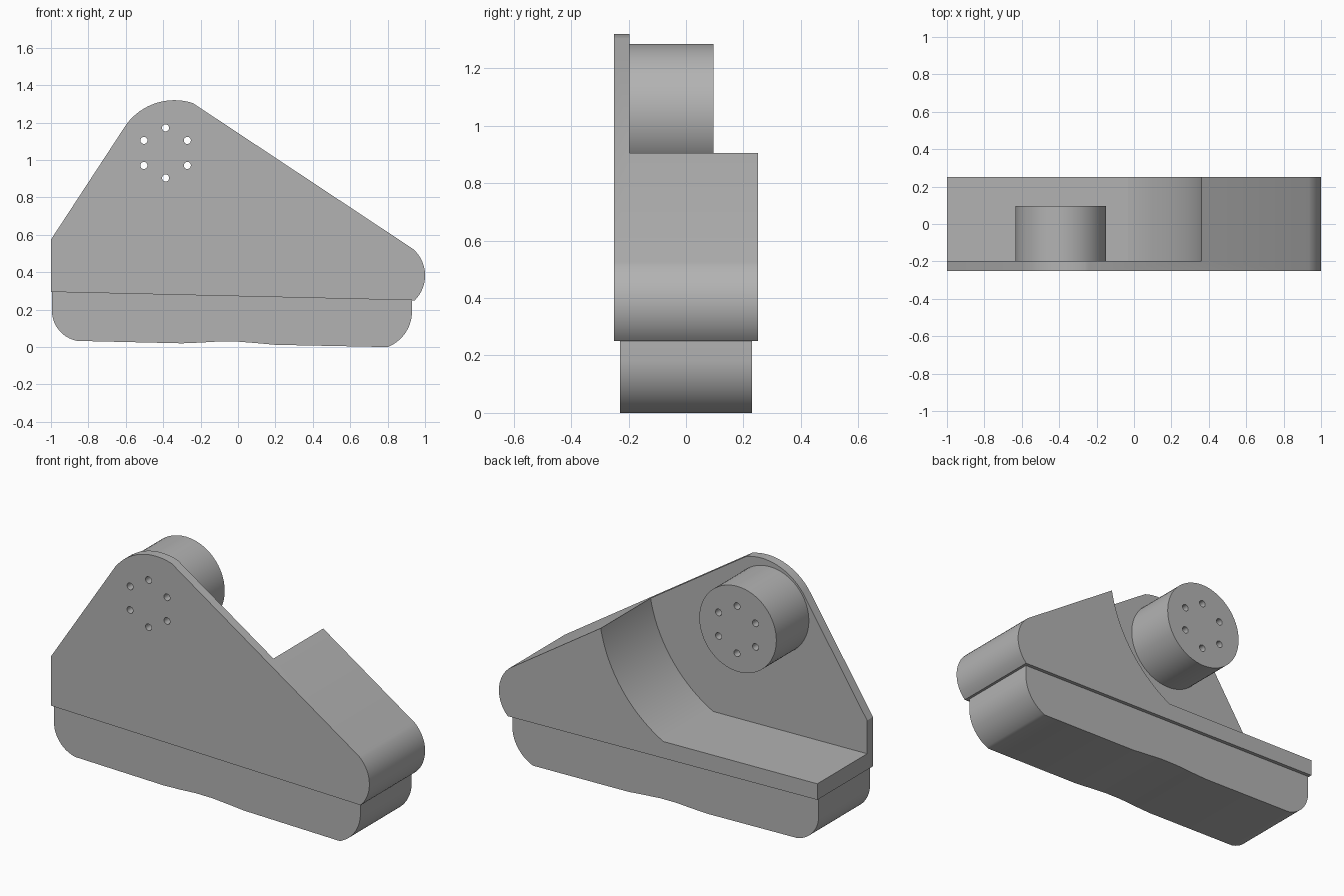
import bpy, bmesh
from math import sin, cos, atan2, pi, radians
from mathutils import Vector, Matrix

cube = bpy.data.objects.get("Cube")
if cube:
    bpy.data.objects.remove(cube, do_unlink=True)

GREY = (0.45, 0.45, 0.45, 1)
grey = bpy.data.materials.new("plain grey")
grey.use_nodes = True
grey.diffuse_color = GREY
grey.node_tree.nodes["Principled BSDF"].inputs["Base Color"].default_value = GREY


def arc(cx, cz, r, start, end, steps=16):
    """Points on a circle in the side plane, angles in degrees."""
    angles = [radians(start + (end - start) * i / steps) for i in range(steps + 1)]
    return [(cx + r * cos(a), cz + r * sin(a)) for a in angles]


def arc_through(a, b, c, steps=16):
    """Arc from a to c by way of b."""
    (ax, az), (bx, bz), (cx, cz) = a, b, c
    d = 2 * (ax * (bz - cz) + bx * (cz - az) + cx * (az - bz))
    sa, sb, sc = ax * ax + az * az, bx * bx + bz * bz, cx * cx + cz * cz
    ox = (sa * (bz - cz) + sb * (cz - az) + sc * (az - bz)) / d
    oz = (sa * (cx - bx) + sb * (ax - cx) + sc * (bx - ax)) / d
    r = (Vector(a) - Vector((ox, oz))).length
    t0, t1 = atan2(az - oz, ax - ox), atan2(cz - oz, cx - ox)
    counter_clockwise = d > 0
    if counter_clockwise and t1 < t0:
        t1 += 2 * pi
    if not counter_clockwise and t1 > t0:
        t1 -= 2 * pi
    return arc(ox, oz, r, t0 * 180 / pi, t1 * 180 / pi, steps)


def extrude(name, profile, y0, y1):
    """Solid made by sweeping an x-z profile along y."""
    bm = bmesh.new()
    face = bm.faces.new([bm.verts.new((x, y0, z)) for x, z in profile])
    swept = bmesh.ops.extrude_face_region(bm, geom=[face])["geom"]
    moved = [v for v in swept if isinstance(v, bmesh.types.BMVert)]
    bmesh.ops.translate(bm, verts=moved, vec=(0, y1 - y0, 0))
    bmesh.ops.recalc_face_normals(bm, faces=bm.faces)
    mesh = bpy.data.meshes.new(name)
    bm.to_mesh(mesh)
    bm.free()
    mesh.materials.append(grey)
    obj = bpy.data.objects.new(name, mesh)
    bpy.context.collection.objects.link(obj)
    return obj


def activate(obj):
    bpy.ops.object.select_all(action="DESELECT")
    obj.select_set(True)
    bpy.context.view_layer.objects.active = obj


def cut(obj, cutter):
    mod = obj.modifiers.new("cut", "BOOLEAN")
    mod.operation = "DIFFERENCE"
    mod.solver = "EXACT"
    mod.object = cutter
    activate(obj)
    bpy.ops.object.modifier_apply(modifier=mod.name)


MOTOR_X, MOTOR_Z = -0.392, 1.043
PLATE_BACK = -0.197

# Upper housing: full-width rounded triangle
outline = [(-1, 0.295), (-1, 0.575)]
outline += arc(-0.34, 1.0, 0.32, 143, 72)
outline += arc_through((0.935, 0.525), (1.0, 0.37), (0.945, 0.25))
housing = extrude("upper_housing", outline, -0.25, 0.25)

# Pocket behind the front plate, concentric with the motor
pocket_shape = [(-1.2, 0.39)] + arc(MOTOR_X, MOTOR_Z, 0.765, -62, 0, 32)
pocket_shape += [(0.373, 1.6), (-1.2, 1.6)]
pocket = extrude("pocket_cutter", pocket_shape, PLATE_BACK, 0.4)
cut(housing, pocket)

# Motor drum mounted on the plate
motor = extrude("motor_drum", arc(MOTOR_X, MOTOR_Z, 0.242, 0, 360, 64)[:-1], PLATE_BACK, 0.095)

# Ring of six bolt holes through plate and drum
cutters = [pocket]
for i in range(6):
    a = radians(30 + 60 * i)
    hole = arc(-0.387 + 0.134 * cos(a), 1.038 + 0.134 * sin(a), 0.019, 0, 360, 20)[:-1]
    cutter = extrude("hole_cutter", hole, -0.4, 0.3)
    cut(housing, cutter)
    cut(motor, cutter)
    cutters.append(cutter)
for cutter in cutters:
    bpy.data.objects.remove(cutter, do_unlink=True)

# Lower tray, slightly narrower, with a gently waved underside
wave = [(-0.3, 0.02), (-0.2, 0.024), (-0.1, 0.03), (0, 0.029), (0.1, 0.021), (0.2, 0.012)]
tray_shape = [(-0.995, 0.295)]
tray_shape += arc_through((-0.995, 0.2), (-0.957, 0.09), (-0.86, 0.033))
tray_shape += wave
tray_shape += arc_through((0.8, 0.0), (0.893, 0.073), (0.93, 0.18))
tray_shape += [(0.93, 0.252)]
tray = extrude("lower_tray", tray_shape, -0.23, 0.23)

for obj in (housing, motor, tray):
    activate(obj)
    bpy.ops.object.shade_smooth_by_angle(angle=radians(25))
